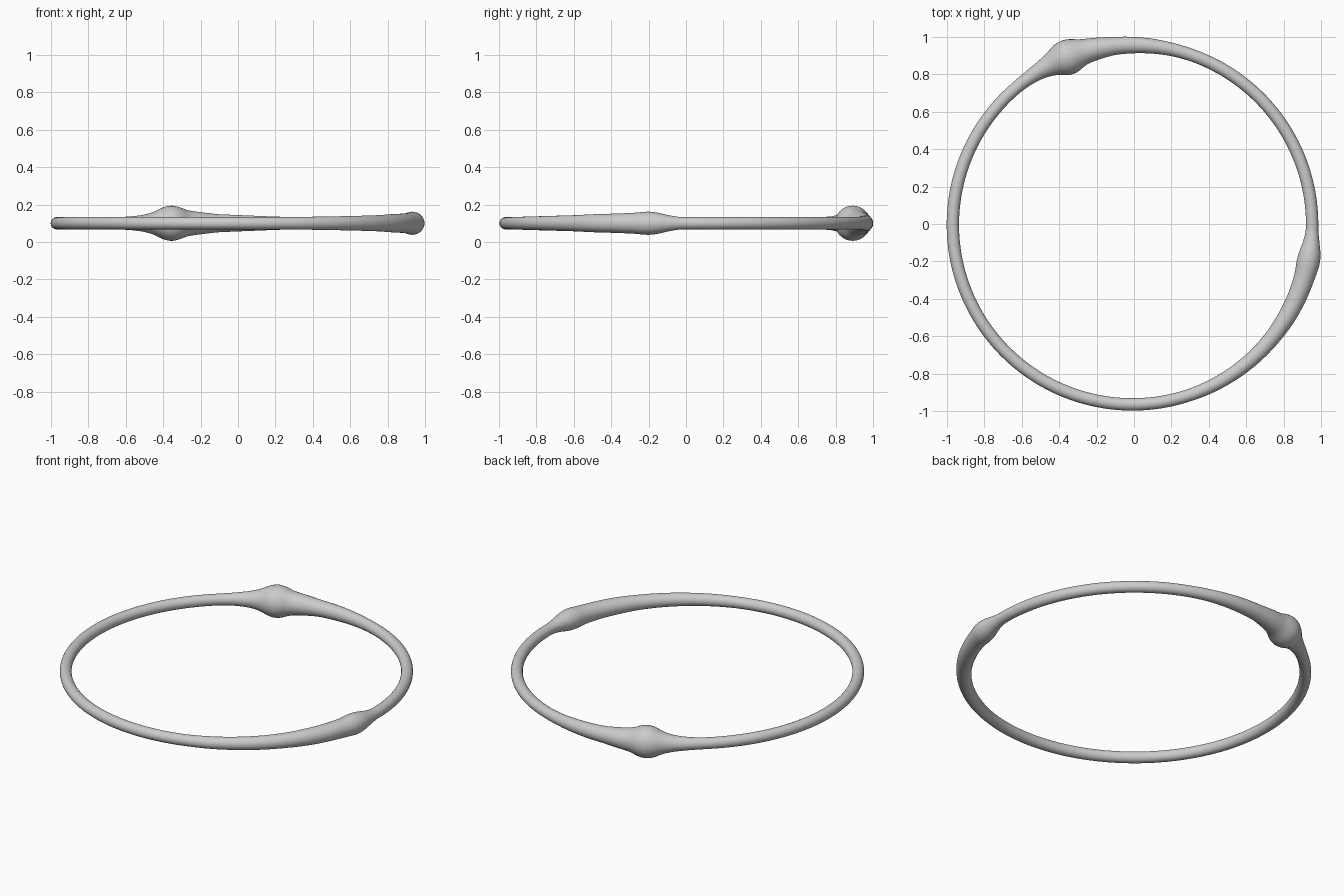
import bpy, bmesh
from math import cos, sin, radians, pi

cube = bpy.data.objects.get("Cube")
if cube:
    bpy.data.objects.remove(cube, do_unlink=True)

RING, TUBE = 0.96, 0.033
CX, CY, CZ = -0.008, -0.004, 0.1
STEPS, SIDES = 360, 32

# Tube thickness along the hoop: (angle in degrees, tube radius)
SMALL_SWELLING = [(-72, TUBE), (-56, .037), (-46, .04), (-38, .043), (-31, .048),
                  (-24, .051), (-17, .055), (-12, .063), (-9, .058), (-6, .045), (-2, TUBE)]
LARGE_SWELLING = [(70, TUBE), (77, .035), (90, .044), (96, .048), (102, .06),
                  (106, .069), (109, .09), (111.5, .097), (114, .086),
                  (117, .061), (121, .045), (126, .036), (131, TUBE)]
PROFILE = [(-180, TUBE)] + SMALL_SWELLING + LARGE_SWELLING + [(180, TUBE)]


def thickness(angle):
    for (a0, r0), (a1, r1) in zip(PROFILE, PROFILE[1:]):
        if a0 <= angle <= a1:
            return r0 + (r1 - r0) * (angle - a0) / (a1 - a0)
    return TUBE


radii = [thickness(-180 + 360 * i / STEPS) for i in range(STEPS)]
# Soften the kinks between the profile points
for _ in range(2):
    radii = [(radii[i - 1] + 2 * radii[i] + radii[(i + 1) % STEPS]) / 4 for i in range(STEPS)]

# Sweep round sections along the hoop
bm = bmesh.new()
sections = []
for i, r in enumerate(radii):
    a = radians(-180 + 360 * i / STEPS)
    section = []
    for j in range(SIDES):
        t = 2 * pi * j / SIDES
        d = RING + r * cos(t)
        section.append(bm.verts.new((CX + d * cos(a), CY + d * sin(a), CZ + r * sin(t))))
    sections.append(section)
for i in range(STEPS):
    s0, s1 = sections[i], sections[(i + 1) % STEPS]
    for j in range(SIDES):
        k = (j + 1) % SIDES
        bm.faces.new((s0[j], s1[j], s1[k], s0[k])).smooth = True
bmesh.ops.recalc_face_normals(bm, faces=bm.faces)
mesh = bpy.data.meshes.new("hoop")
bm.to_mesh(mesh)
bm.free()

# Plain grey material
grey = bpy.data.materials.new("light grey")
grey.use_nodes = True
color = (0.6, 0.6, 0.6, 1)
grey.diffuse_color = color
grey.node_tree.nodes["Principled BSDF"].inputs["Base Color"].default_value = color
mesh.materials.append(grey)

hoop = bpy.data.objects.new("hoop", mesh)
bpy.context.collection.objects.link(hoop)
